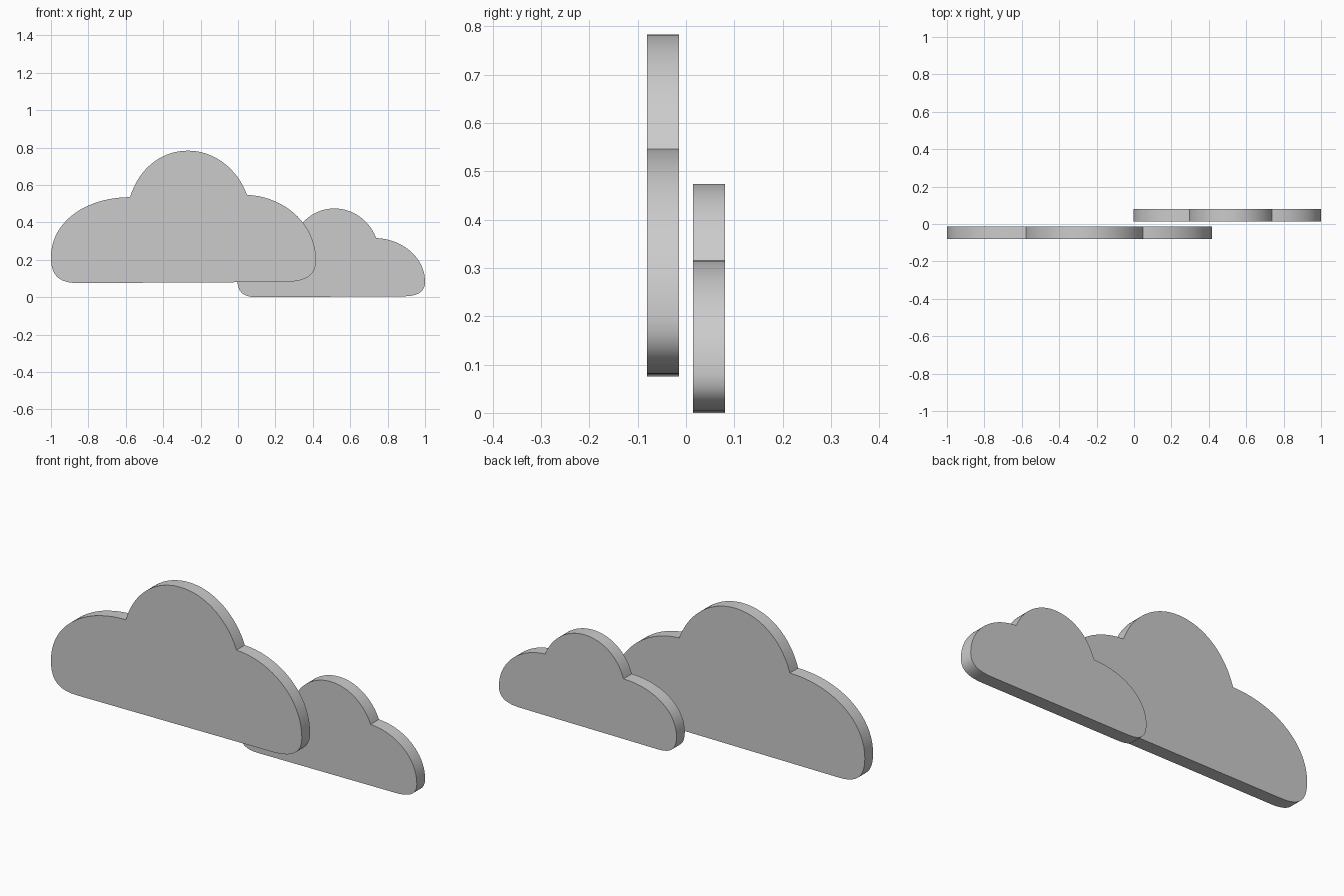
import bpy, bmesh
from mathutils import Vector
from mathutils.geometry import interpolate_bezier

if "Cube" in bpy.data.objects:
    bpy.data.objects.remove(bpy.data.objects["Cube"])

# Cloud outline as cubic Bezier segments (start, handle, handle, end) in x/z
SEGMENTS = [
    [(0.24, 0.083), (0.35, 0.083), (0.417, 0.11), (0.417, 0.20)],        # right corner
    [(0.417, 0.20), (0.417, 0.39), (0.25, 0.54), (0.048, 0.548)],        # right lobe
    [(0.048, 0.548), (0.0, 0.68), (-0.12, 0.784), (-0.267, 0.784)],      # dome right
    [(-0.267, 0.784), (-0.41, 0.784), (-0.53, 0.69), (-0.577, 0.536)],   # dome left
    [(-0.577, 0.536), (-0.82, 0.535), (-1.0, 0.40), (-1.0, 0.215)],      # left lobe
    [(-1.0, 0.215), (-1.0, 0.11), (-0.95, 0.077), (-0.85, 0.077)],       # left corner
]
STEPS = 20


def outline():
    pts = []
    for a, h1, h2, b in SEGMENTS:
        seg = interpolate_bezier(*[Vector((p[0], p[1], 0)) for p in (a, h1, h2, b)], STEPS)
        for p in seg:
            if not pts or (p - pts[-1]).length > 1e-5:
                pts.append(p)
    return pts


def cloud(name, x0, x1, z0, z1, y0, y1):
    """Fit the outline to the given box and extrude it from y0 to y1."""
    pts = outline()
    xs, zs = [p.x for p in pts], [p.y for p in pts]
    sx = (x1 - x0) / (max(xs) - min(xs))
    sz = (z1 - z0) / (max(zs) - min(zs))
    bm = bmesh.new()
    face = bm.faces.new([bm.verts.new((x0 + (p.x - min(xs)) * sx, y0,
                                       z0 + (p.y - min(zs)) * sz)) for p in pts])
    ext = bmesh.ops.extrude_face_region(bm, geom=[face], use_keep_orig=True)
    bmesh.ops.translate(bm, vec=(0, y1 - y0, 0),
                        verts=[v for v in ext["geom"] if isinstance(v, bmesh.types.BMVert)])
    bmesh.ops.recalc_face_normals(bm, faces=bm.faces)
    mesh = bpy.data.meshes.new(name)
    bm.to_mesh(mesh)
    bm.free()
    obj = bpy.data.objects.new(name, mesh)
    bpy.context.collection.objects.link(obj)
    bpy.ops.object.select_all(action='DESELECT')
    obj.select_set(True)
    bpy.context.view_layer.objects.active = obj
    bpy.ops.object.shade_smooth_by_angle(angle=0.52)


# Large cloud in front, smaller one behind to the right
cloud("large_cloud", -1.0, 0.417, 0.075, 0.783, -0.081, -0.014)
cloud("small_cloud", -0.003, 1.0, 0.0, 0.474, 0.014, 0.081)
